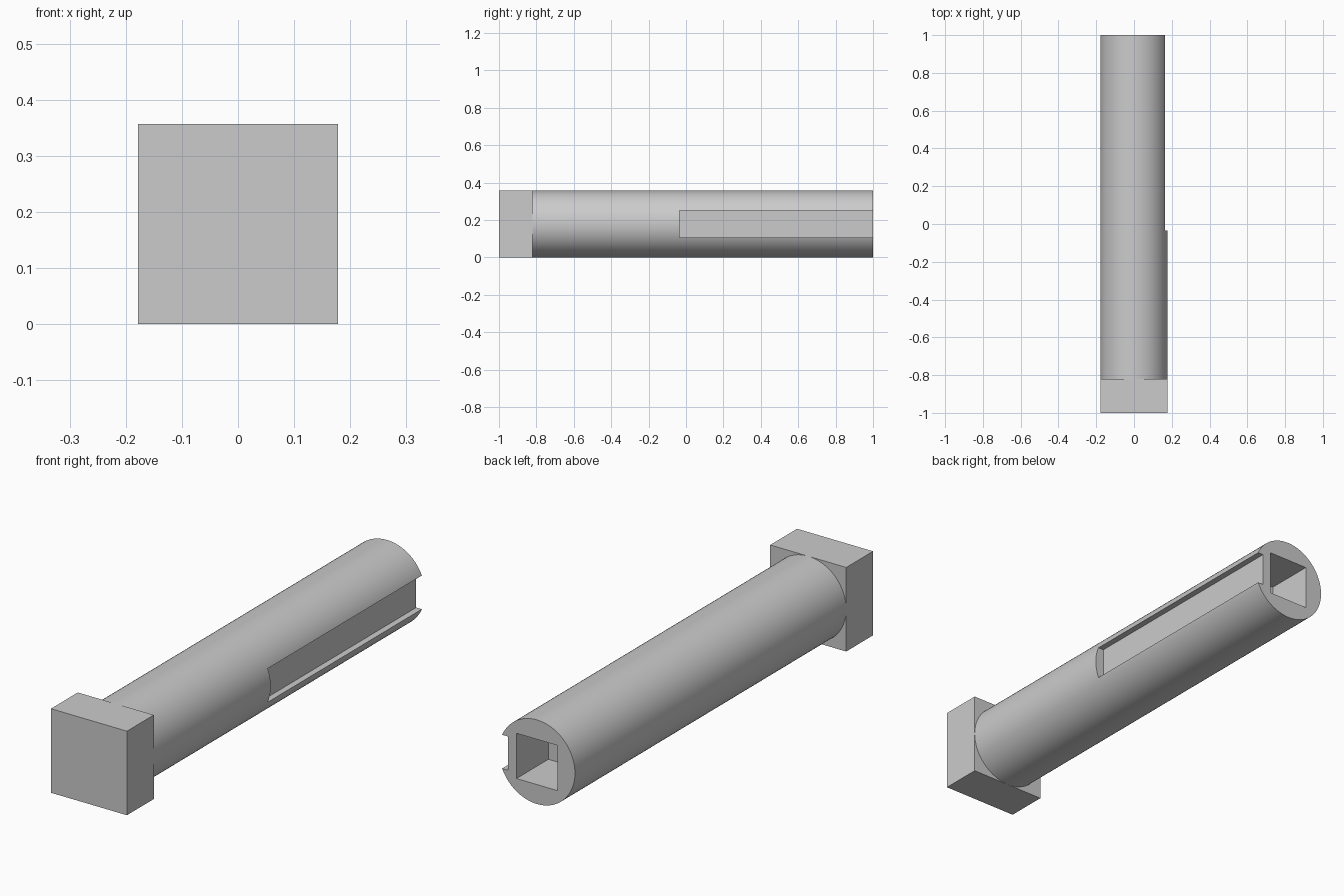
import bpy
import math

default = bpy.data.objects.get("Cube")
if default:
    bpy.data.objects.remove(default, do_unlink=True)

SIZE = 0.357          # head width and shaft diameter
R = SIZE / 2
HEAD_BACK = -0.82     # where the head ends and the shaft begins

grey = bpy.data.materials.new("light_grey")
grey.use_nodes = True
colour = (0.6, 0.6, 0.6, 1)
grey.diffuse_color = colour
grey.node_tree.nodes["Principled BSDF"].inputs["Base Color"].default_value = colour


def box(name, low, high):
    """Box between two opposite corners."""
    bpy.ops.mesh.primitive_cube_add(size=1, location=[(a + b) / 2 for a, b in zip(low, high)])
    ob = bpy.context.object
    ob.name = name
    ob.scale = [b - a for a, b in zip(low, high)]
    bpy.ops.object.transform_apply(location=False, rotation=False, scale=True)
    return ob


def cut(target, cutter):
    """Subtract the cutter from the target, then discard it."""
    cutter.hide_render = True
    mod = target.modifiers.new("cut", 'BOOLEAN')
    mod.operation = 'DIFFERENCE'
    mod.solver = 'EXACT'
    mod.object = cutter
    bpy.context.view_layer.objects.active = target
    bpy.ops.object.modifier_apply(modifier=mod.name)
    bpy.data.objects.remove(cutter, do_unlink=True)


# Square head
head = box("square_head", (-R, -1, 0), (R, HEAD_BACK, SIZE))
head.data.materials.append(grey)

# Round shaft
bpy.ops.mesh.primitive_cylinder_add(vertices=128, radius=R, depth=1 - HEAD_BACK,
                                    location=(0, (1 + HEAD_BACK) / 2, R),
                                    rotation=(math.pi / 2, 0, 0))
shaft = bpy.context.object
shaft.name = "round_shaft"
bpy.ops.object.transform_apply(location=False, rotation=True, scale=False)
shaft.data.materials.append(grey)

# Flat-bottomed keyway along the side, open at the back end
KEY = 0.0715
cut(shaft, box("keyway_cutter", (0.137, -0.035, R - KEY), (0.3, 1.1, R + KEY)))

# Blind square socket in the back end
SOCKET = 0.096
cut(shaft, box("socket_cutter", (-SOCKET, 0.786, R - SOCKET), (SOCKET, 1.1, R + SOCKET)))

bpy.ops.object.select_all(action='DESELECT')
shaft.select_set(True)
bpy.context.view_layer.objects.active = shaft
bpy.ops.object.shade_smooth_by_angle(angle=math.radians(30))
